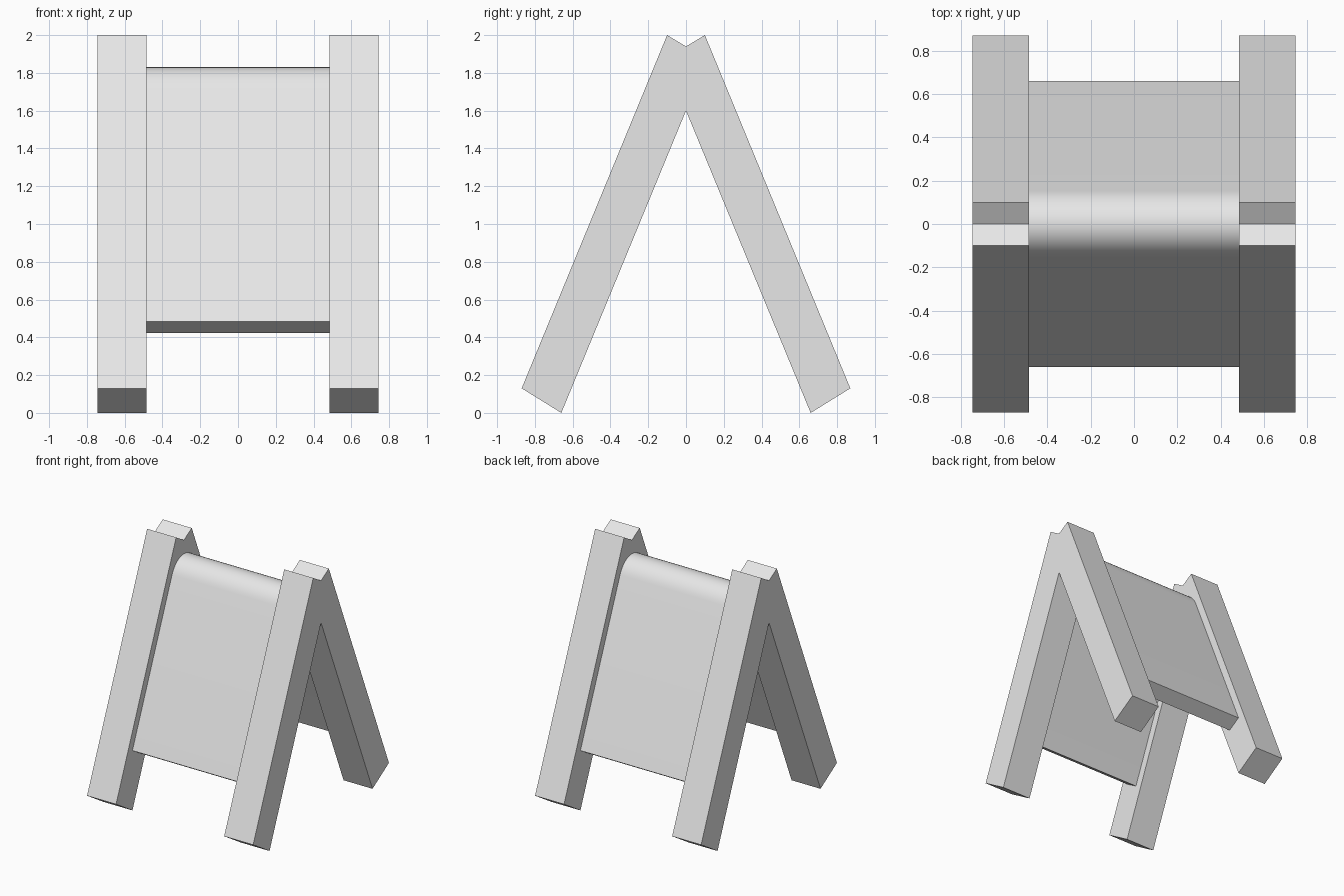
import bpy
import bmesh
import math

cube = bpy.data.objects.get("Cube")
if cube:
    bpy.data.objects.remove(cube, do_unlink=True)

grey = bpy.data.materials.new("light grey")
grey.use_nodes = True
colour = (0.8, 0.8, 0.8, 1)
grey.diffuse_color = colour
grey.node_tree.nodes["Principled BSDF"].inputs["Base Color"].default_value = colour


def extrude_profile(name, profile, x_min, x_max):
    """Extrude a closed (y, z) profile along x."""
    bm = bmesh.new()
    face = bm.faces.new([bm.verts.new((x_min, y, z)) for y, z in profile])
    result = bmesh.ops.extrude_face_region(bm, geom=[face])
    moved = [g for g in result["geom"] if isinstance(g, bmesh.types.BMVert)]
    bmesh.ops.translate(bm, verts=moved, vec=(x_max - x_min, 0, 0))
    bmesh.ops.recalc_face_normals(bm, faces=bm.faces)
    mesh = bpy.data.meshes.new(name)
    bm.to_mesh(mesh)
    bm.free()
    mesh.materials.append(grey)
    obj = bpy.data.objects.new(name, mesh)
    bpy.context.collection.objects.link(obj)
    return obj


def mirrored(half):
    """Complete a half path whose last point lies on y = 0."""
    return half + [(-y, z) for y, z in reversed(half[:-1])]


# A-shaped side frames with a notch at the top
outer = mirrored([(-0.87, 0.13), (-0.1, 2.0), (0, 1.94)])
inner = mirrored([(-0.66, 0), (0, 1.6)])
for name, x_min, x_max in (("right_frame", -0.745, -0.485),
                           ("left_frame", 0.485, 0.745)):
    extrude_profile(name, outer + inner[::-1], x_min, x_max)

# Folded sheet between the frames, rounded over the ridge
STRETCH = 1.226
CENTRE_Z = 1.619
SWEEP = math.radians(63.2)
STEPS = 8


def fold(bottom, radius):
    half = [bottom]
    for i in range(STEPS + 1):
        a = SWEEP * (1 - i / STEPS)
        half.append((-radius * math.sin(a),
                     CENTRE_Z + STRETCH * radius * math.cos(a)))
    return mirrored(half)


sheet = extrude_profile("folded_panel",
                        fold((-0.66, 0.485), 0.172)
                        + fold((-0.555, 0.422), 0.054)[::-1],
                        -0.485, 0.485)
bpy.ops.object.select_all(action="DESELECT")
sheet.select_set(True)
bpy.context.view_layer.objects.active = sheet
bpy.ops.object.shade_smooth_by_angle(angle=math.radians(30))
